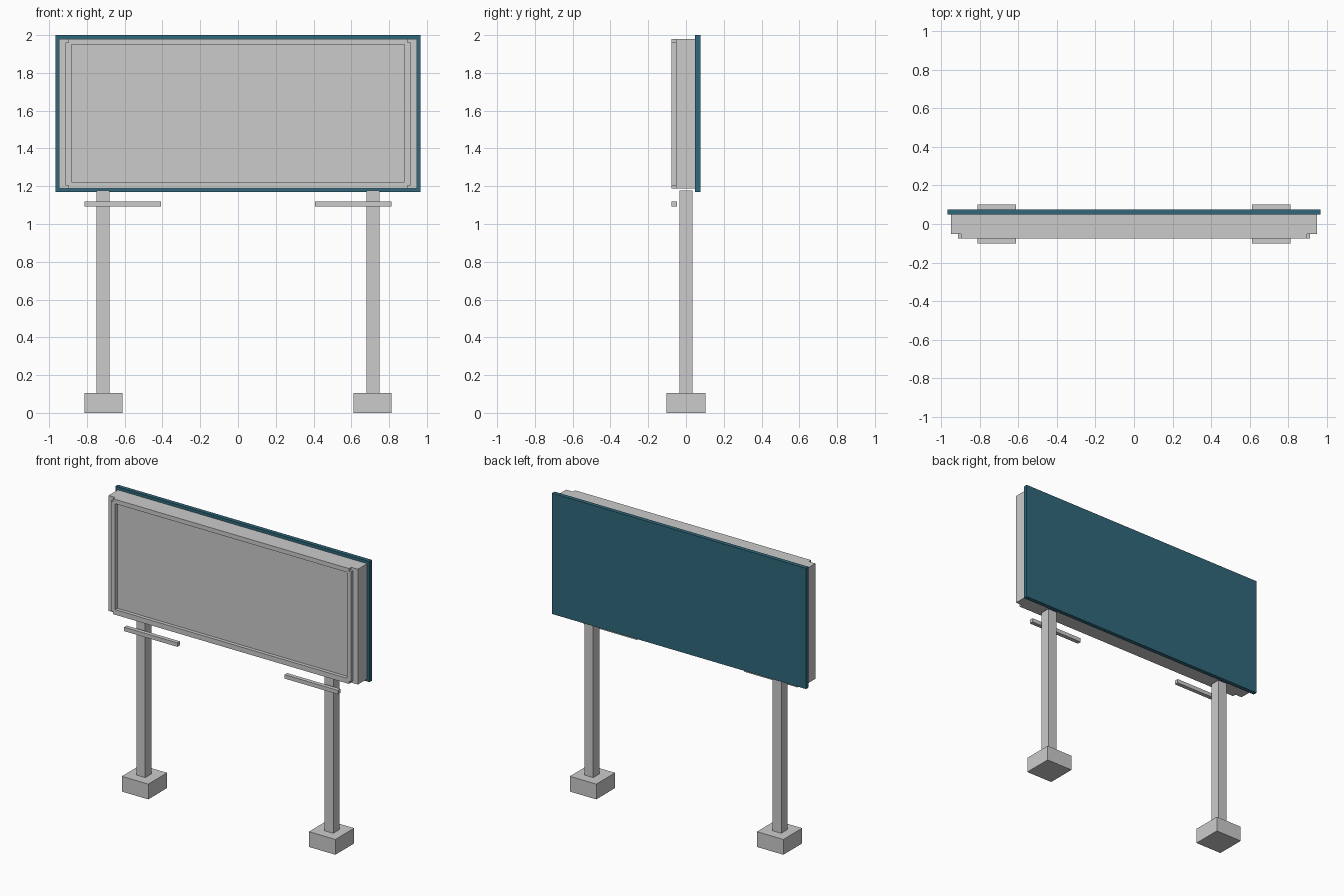
import bpy
import bmesh
from mathutils import Vector

if "Cube" in bpy.data.objects:
    bpy.data.objects.remove(bpy.data.objects["Cube"])


def box(name, lo, hi, mat=None):
    """Axis-aligned box between two corners."""
    lo, hi = Vector(lo), Vector(hi)
    bm = bmesh.new()
    bmesh.ops.create_cube(bm, size=1)
    bmesh.ops.scale(bm, vec=hi - lo, verts=bm.verts)
    bmesh.ops.translate(bm, vec=(lo + hi) / 2, verts=bm.verts)
    mesh = bpy.data.meshes.new(name)
    bm.to_mesh(mesh)
    bm.free()
    ob = bpy.data.objects.new(name, mesh)
    bpy.context.collection.objects.link(ob)
    if mat:
        mesh.materials.append(mat)
    return ob


def mirrored_box(name, lo, hi):
    """Box on the right side, mirrored to the left."""
    ob = box(name, lo, hi)
    ob.modifiers.new("mirror", 'MIRROR').use_axis[0] = True
    return ob


teal = bpy.data.materials.new("teal")
teal.diffuse_color = (0.03, 0.14, 0.20, 1)
teal.use_nodes = True
teal.node_tree.nodes["Principled BSDF"].inputs["Base Color"].default_value = teal.diffuse_color

# Sign body and coloured back panel
box("sign_cabinet", (-0.948, -0.052, 1.187), (0.948, 0.048, 1.98))
box("back_panel", (-0.966, 0.048, 1.17), (0.966, 0.076, 2.0), teal)

# Raised front frame; the side bars stop short of the top and bottom edges
FRONT, BACK = -0.076, -0.052
box("frame_top", (-0.897, FRONT, 1.95), (0.897, BACK, 1.98))
box("frame_bottom", (-0.897, FRONT, 1.187), (0.897, BACK, 1.222))
mirrored_box("frame_sides", (0.881, FRONT, 1.205), (0.912, BACK, 1.961))

# Legs, footings and front lamp bars
mirrored_box("posts", (0.681, -0.035, 0.105), (0.749, 0.035, 1.177))
mirrored_box("footings", (0.611, -0.102, 0), (0.812, 0.102, 0.105))
mirrored_box("lamp_bars", (0.408, -0.076, 1.093), (0.812, -0.048, 1.12))
